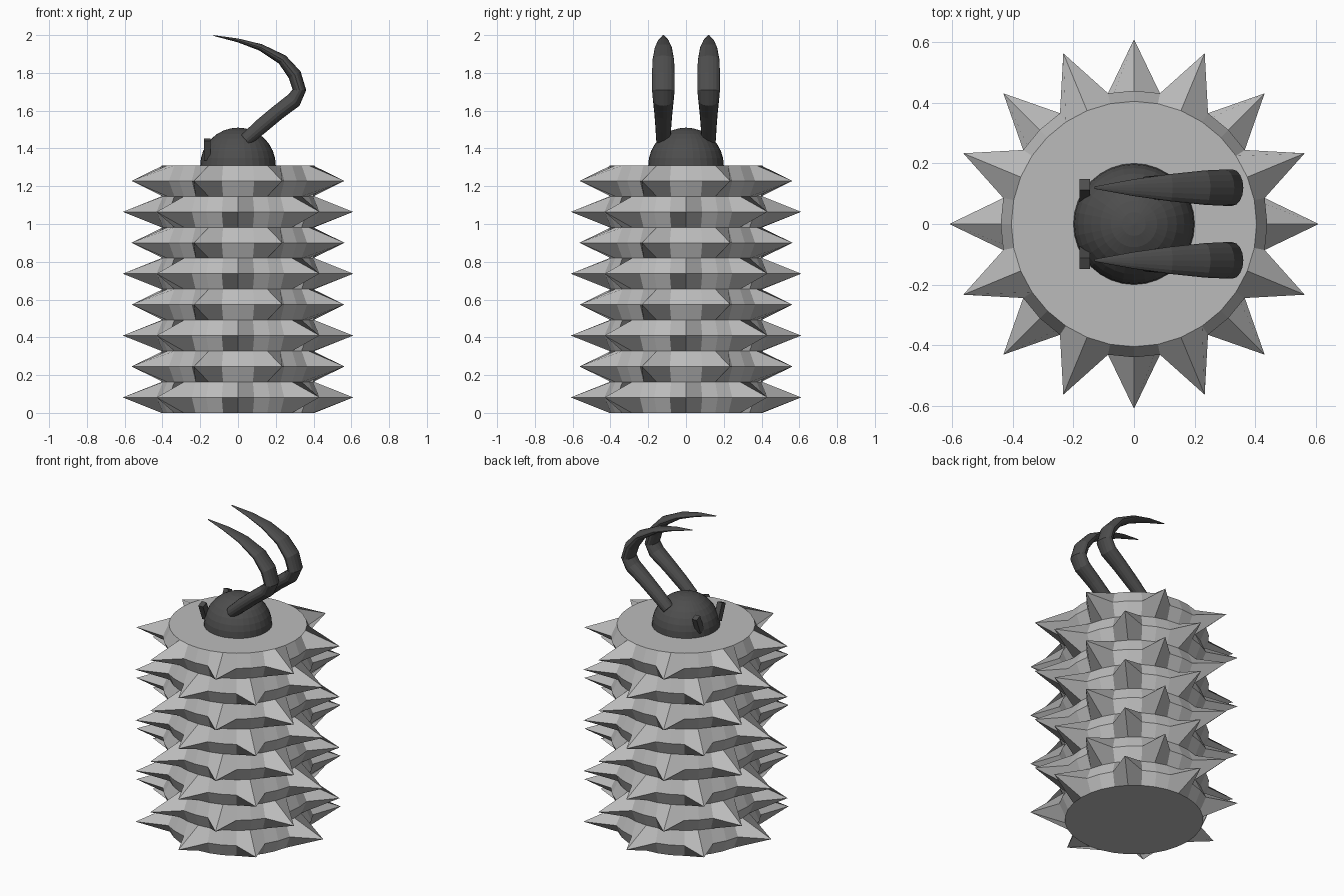
import bpy, bmesh, math
from mathutils import Vector

if "Cube" in bpy.data.objects:
    bpy.data.objects.remove(bpy.data.objects["Cube"])


def material(name, v):
    m = bpy.data.materials.new(name)
    m.diffuse_color = (v, v, v, 1)
    m.use_nodes = True
    m.node_tree.nodes["Principled BSDF"].inputs["Base Color"].default_value = m.diffuse_color
    return m


LIGHT = material("light grey", 0.5)
DARK = material("charcoal", 0.075)


def finish(bm, name, mat, smooth=False):
    bmesh.ops.recalc_face_normals(bm, faces=bm.faces[:])
    me = bpy.data.meshes.new(name)
    bm.to_mesh(me)
    bm.free()
    ob = bpy.data.objects.new(name, me)
    bpy.context.collection.objects.link(ob)
    me.materials.append(mat)
    for p in me.polygons:
        p.use_smooth = smooth
    return ob


def skin(bm, rings):
    """Bridge consecutive rings of vertices and cap both ends."""
    n = len(rings[0])
    for a, b in zip(rings, rings[1:]):
        for i in range(n):
            j = (i + 1) % n
            bm.faces.new((a[i], a[j], b[j], b[i]))
    bm.faces.new(rings[0])
    bm.faces.new(rings[-1])


# Spiked body: eight rows, eight spikes each, alternate rows turned half a step
ROWS, SIDES, HEIGHT = 8, 32, 1.31
bm = bmesh.new()
rings = []
for k in range(2 * ROWS + 1):
    ring = []
    for i in range(SIDES):
        r = 0.405
        if k % 2:
            tip = i % 4 == (0 if (k // 2) % 2 == 0 else 2)
            r = 0.61 if tip else 0.44
        a = math.tau * i / SIDES
        ring.append(bm.verts.new((r * math.cos(a), r * math.sin(a), HEIGHT * k / (2 * ROWS))))
    rings.append(ring)
skin(bm, rings)
finish(bm, "spiked_body", LIGHT)

# Round head, half sunk in the body
bm = bmesh.new()
bmesh.ops.create_uvsphere(bm, u_segments=32, v_segments=16, radius=0.2)
bmesh.ops.translate(bm, verts=bm.verts[:], vec=(0, 0, HEIGHT))
finish(bm, "head", DARK)

# Curved flat horns: x, z, half thickness, half width
PATH = [(0.04, 1.445, 0.035, 0.038), (0.12, 1.515, 0.04, 0.042),
        (0.21, 1.59, 0.04, 0.048), (0.295, 1.655, 0.042, 0.055),
        (0.325, 1.71, 0.036, 0.06), (0.30, 1.79, 0.036, 0.06),
        (0.235, 1.87, 0.028, 0.057), (0.12, 1.935, 0.018, 0.045),
        (0.0, 1.972, 0.01, 0.028), (-0.13, 1.998, 0.002, 0.004)]
for side, label in ((1, "back"), (-1, "front")):
    bm = bmesh.new()
    rings = []
    for k, (x, z, t, w) in enumerate(PATH):
        p, q = PATH[max(k - 1, 0)], PATH[min(k + 1, len(PATH) - 1)]
        d = Vector((q[0] - p[0], 0, q[1] - p[1])).normalized()
        across = Vector((-d.z, 0, d.x))
        rings.append([bm.verts.new(Vector((x, side * 0.12, z))
                      + across * t * math.cos(math.tau * i / 16)
                      + Vector((0, w * math.sin(math.tau * i / 16), 0)))
                      for i in range(16)])
    skin(bm, rings)
    finish(bm, label + "_horn", DARK)

    # Slanted eye plate
    bpy.ops.mesh.primitive_cube_add(size=1, location=(-0.163, side * 0.11, 1.395),
                                    rotation=(-side * math.radians(22), 0, 0))
    eye = bpy.context.object
    eye.name = label + "_eye"
    eye.scale = (0.034, 0.04, 0.11)
    eye.data.materials.append(DARK)
